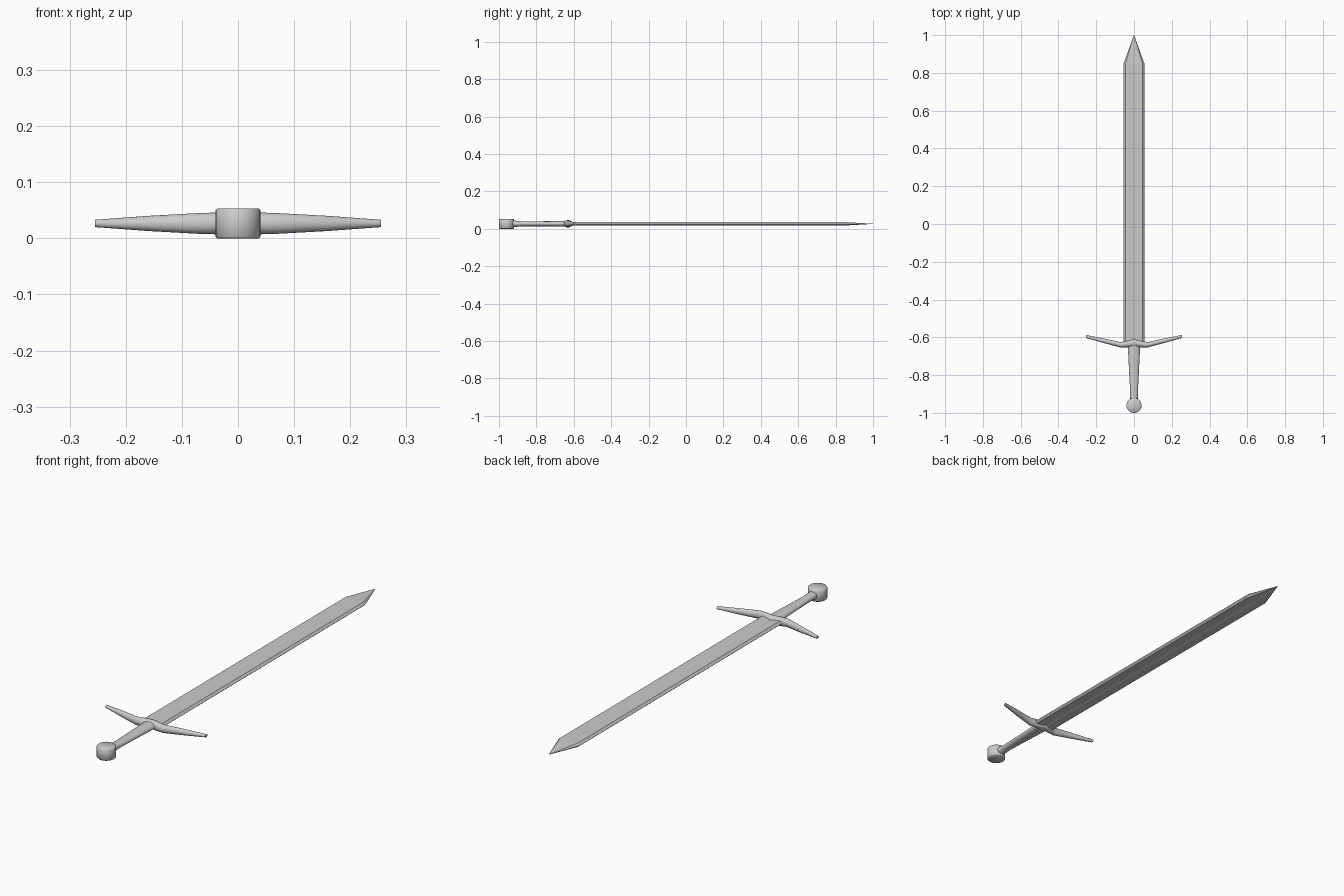
import bpy, bmesh, math

if "Cube" in bpy.data.objects:
    bpy.data.objects.remove(bpy.data.objects["Cube"])

ZC = 0.0265  # mid-plane height of the sword


def loft(name, rings, smooth=None):
    """Skin equal-length closed rings and cap both ends."""
    bm = bmesh.new()
    vr = [[bm.verts.new(p) for p in r] for r in rings]
    n = len(vr[0])
    for a, b in zip(vr, vr[1:]):
        for i in range(n):
            bm.faces.new((a[i], a[(i + 1) % n], b[(i + 1) % n], b[i]))
    bm.faces.new(vr[0])
    bm.faces.new(vr[-1])
    bmesh.ops.recalc_face_normals(bm, faces=bm.faces)
    me = bpy.data.meshes.new(name)
    bm.to_mesh(me)
    bm.free()
    ob = bpy.data.objects.new(name, me)
    bpy.context.collection.objects.link(ob)
    if smooth:
        bpy.ops.object.select_all(action='DESELECT')
        ob.select_set(True)
        bpy.context.view_layer.objects.active = ob
        bpy.ops.object.shade_smooth_by_angle(angle=math.radians(smooth))
    return ob


def oval(n, a, b):
    return [(a * math.cos(2 * math.pi * i / n), b * math.sin(2 * math.pi * i / n))
            for i in range(n)]


# blade: bevelled edges with a shallow central fuller, drawn to a point
def blade_ring(y, w, t, groove):
    top = [(w, 0.0), (w * 0.82, t), (w * 0.16, t), (0, t - groove),
           (-w * 0.16, t), (-w * 0.82, t)]
    low = [(-w, 0.0)] + [(x, -z) for x, z in reversed(top[1:])]
    return [(x, y, ZC + z) for x, z in top + low]


loft("blade", [blade_ring(-0.64, 0.055, 0.009, 0.003),
               blade_ring(0.85, 0.055, 0.009, 0.002),
               blade_ring(1.0, 0.0006, 0.0006, 0)])

# crossguard: oval arms sweeping toward the tip
half = [(0.255, -0.595, 0.008, 0.0065), (0.16, -0.618, 0.012, 0.0135),
        (0.07, -0.640, 0.014, 0.0185), (0.035, -0.635, 0.018, 0.0195)]
path = ([(-x, y, a, b) for x, y, a, b in half] + [(0, -0.629, 0.022, 0.0195)]
        + half[::-1])
loft("crossguard", [[(x, y + u, ZC + v) for u, v in oval(16, a, b)]
                    for x, y, a, b in path], 40)

# grip: oval, widening toward the guard
grip = [(-0.94, 0.022, 0.020), (-0.915, 0.021, 0.017), (-0.88, 0.021, 0.0135),
        (-0.78, 0.026, 0.0135), (-0.64, 0.033, 0.015)]
loft("grip", [[(u, y, ZC + v) for u, v in oval(20, a, b)] for y, a, b in grip], 40)

# pommel: upright disc with softened rims
prof = [(0.0375, 0), (0.04, 0.0025), (0.04, 0.0505), (0.0375, 0.053)]
loft("pommel", [[(u, v - 0.96, z) for u, v in oval(32, r, r)] for r, z in prof], 50)
